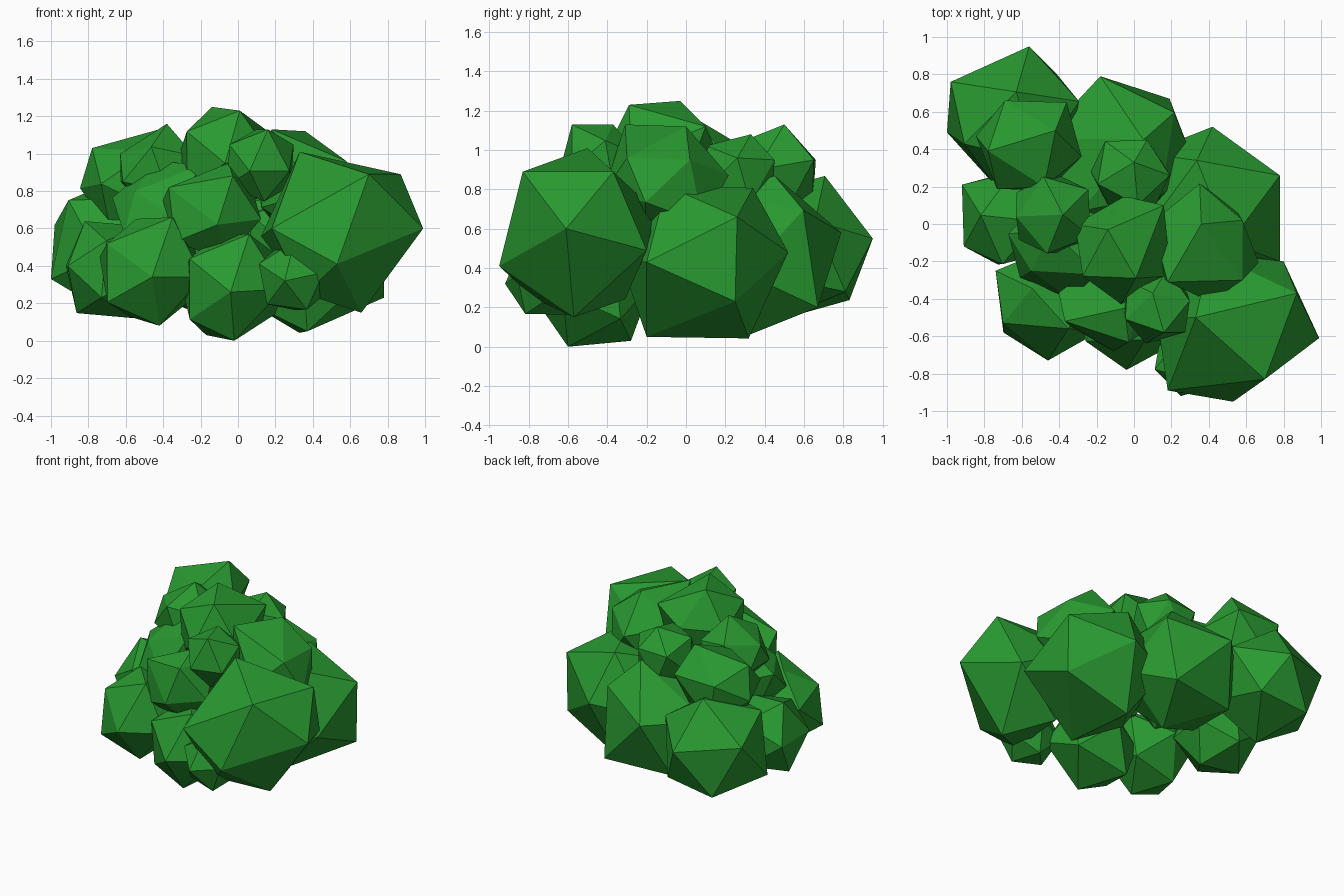
import bpy
from mathutils import Vector, Matrix

leaf = bpy.data.materials.new("leaf_green")
leaf.diffuse_color = (0.022, 0.32, 0.03, 1)


def clump(name, centre, radius, corner, side, *pulls):
    """Icosahedron with one corner aimed at 'corner' and a neighbour towards 'side'.
    The nearest corners are then pulled onto the given points for an uneven shape."""
    c = Vector(centre)
    z = (Vector(corner) - c).normalized()
    d = Vector(side) - c
    x = (d - z * d.dot(z)).normalized()
    y = z.cross(x)
    rot = Matrix((x, y, z)).transposed().to_4x4()
    bpy.ops.mesh.primitive_ico_sphere_add(subdivisions=1, radius=radius)
    ob = bpy.context.object
    ob.name = name
    ob.data.transform(Matrix.Translation(c) @ rot)
    free = list(ob.data.vertices)
    for p in map(Vector, (corner, side) + pulls):
        v = min(free, key=lambda q: (q.co - p).length)
        if (v.co - p).length < radius * 0.6:
            v.co = p
            free.remove(v)
    ob.data.materials.append(leaf)


# Large outer clumps
clump("leaves_front_right", (.57, -.56, .58), .45, (.99, -.61, .60), (.87, -.37, .89),
      (.70, -.83, .89), (.33, -.50, 1.01), (.53, -.95, .41), (.18, -.89, .60),
      (.80, -.20, .49), (.66, -.57, .15))
clump("leaves_right", (.42, .11, .43), .45, (.78, .26, .66), (.78, .25, .23),
      (.78, -.20, .43), (.42, .52, .48), (.37, -.20, .05))
clump("leaves_back", (-.08, .38, .47), .43, (-.18, .79, .58), (.19, .67, .20),
      (0, .69, .15), (.05, .45, .87))
clump("leaves_back_left", (-.65, .58, .50), .39, (-.56, .95, .55), (-.98, .76, .62),
      (-1.0, .49, .33), (-.42, .81, .28))
clump("leaves_left", (-.69, .03, .38), .29, (-.92, .21, .40), (-.91, -.12, .40),
      (-.73, -.08, .08))

# Front clumps
clump("leaves_front_left", (-.47, -.45, .37), .31, (-.46, -.73, .34), (-.35, -.56, .66),
      (-.70, -.53, .52), (-.42, -.53, .08), (-.74, -.25, .45))
clump("leaves_front_middle", (-.14, -.45, .70), .28, (-.11, -.68, .62), (-.05, -.45, .95),
      (-.37, -.52, .82))
clump("leaves_front_bottom", (-.03, -.48, .29), .31, (-.04, -.78, .26), (.06, -.62, .57),
      (-.02, -.60, 0), (-.17, -.28, .03))
clump("leaves_front_small", (.30, -.72, .34), .21, (.25, -.92, .32), (.30, -.83, .53))
clump("leaves_left_middle", (-.40, -.12, .69), .29, (-.20, -.27, .94), (-.55, -.25, .80))

# Crown clumps
clump("leaves_top", (-.06, -.14, .98), .29, (-.14, -.03, 1.25), (.01, -.29, 1.23),
      (.16, .10, 1.12))
clump("leaves_top_right", (.38, -.10, .83), .32, (.36, 0, 1.12), (.18, -.31, 1.13),
      (.58, .02, .95), (.58, -.30, .96))
clump("leaves_top_front", (.12, -.44, .94), .21, (.10, -.37, 1.13), (.16, -.58, 1.13))
clump("leaves_top_back", (-.02, .27, .87), .23, (0, .33, 1.08), (.07, .45, .95))
clump("leaves_top_left", (-.43, .05, .92), .24, (-.38, .05, 1.16), (-.63, .04, 1.0))
clump("leaves_top_back_left", (-.56, .42, .84), .29, (-.42, .50, 1.13), (-.36, .65, .95),
      (-.78, .39, 1.03), (-.69, .66, .95), (-.28, .36, .90))
